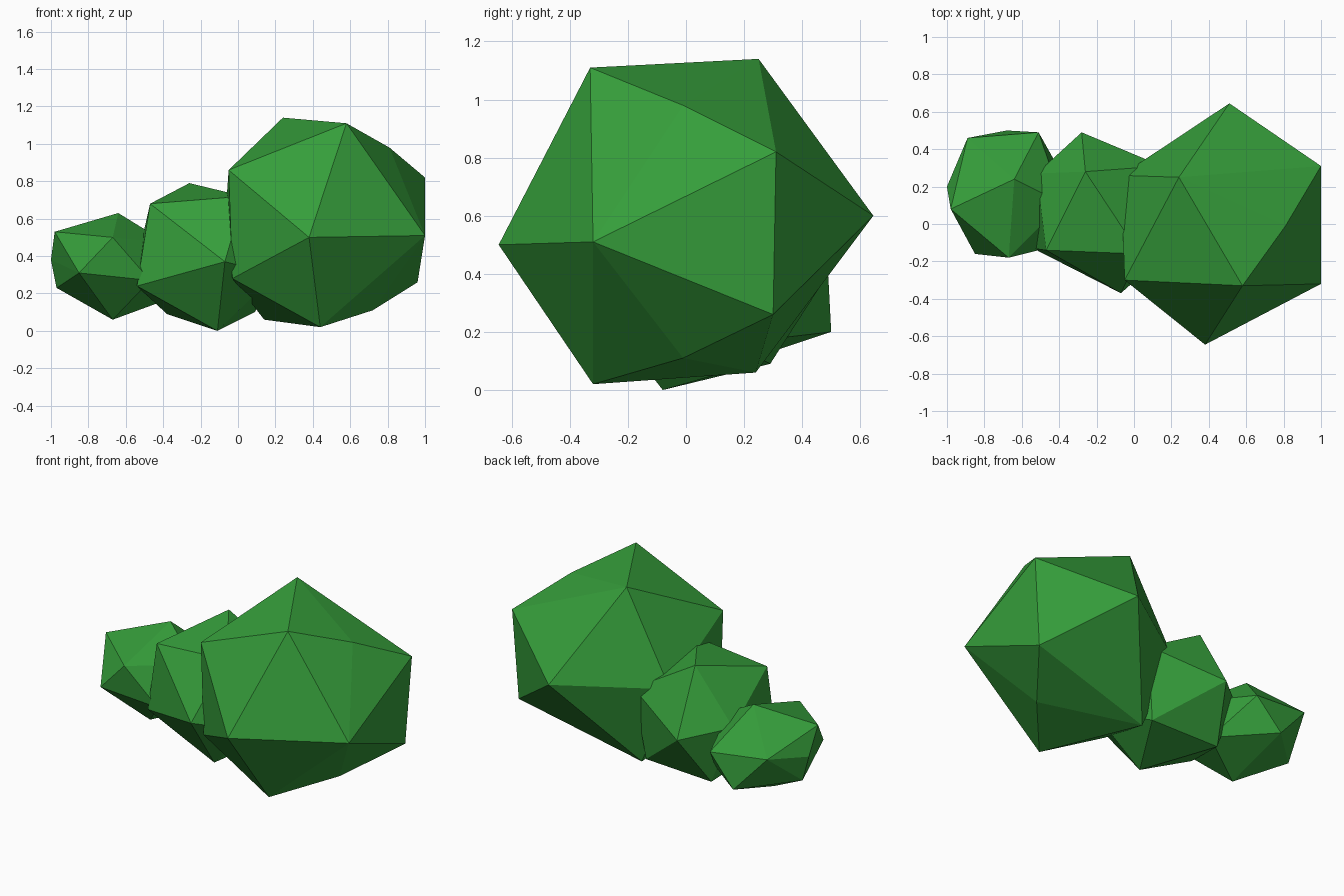
import bpy
import bmesh

leaf = bpy.data.materials.new("leaf_green")
leaf.diffuse_color = (0.036, 0.34, 0.043, 1.0)


def leaf_clump(name, corners):
    """Faceted clump: an uneven icosahedron closed by a convex hull."""
    bm = bmesh.new()
    for co in corners:
        bm.verts.new(co)
    hull = bmesh.ops.convex_hull(bm, input=bm.verts[:])
    spare = {v for v in hull["geom_interior"] if isinstance(v, bmesh.types.BMVert)}
    bmesh.ops.delete(bm, geom=list(spare), context='VERTS')
    bmesh.ops.recalc_face_normals(bm, faces=bm.faces[:])
    mesh = bpy.data.meshes.new(name)
    bm.to_mesh(mesh)
    bm.free()
    mesh.materials.append(leaf)
    obj = bpy.data.objects.new(name, mesh)
    bpy.context.collection.objects.link(obj)
    return obj


# Large clump: front pole, front ring, back ring, back pole, two edge bulges
leaf_clump("large_leaf_clump", [
    (0.38, -0.645, 0.50),
    (0.58, -0.33, 1.11), (-0.05, -0.30, 0.86), (-0.03, -0.30, 0.28),
    (0.44, -0.32, 0.02), (1.00, -0.32, 0.51),
    (0.24, 0.25, 1.14), (-0.07, 0.26, 0.58), (0.14, 0.24, 0.06),
    (0.96, 0.30, 0.26), (1.00, 0.31, 0.82),
    (0.51, 0.645, 0.60),
    (0.81, -0.01, 0.98), (0.72, -0.01, 0.11)])

# Middle clump: front pole, front ring, back ring, back pole
leaf_clump("middle_leaf_clump", [
    (-0.07, -0.37, 0.37),
    (-0.47, -0.14, 0.68), (0.03, -0.16, 0.72), (0.20, -0.13, 0.30),
    (-0.11, -0.08, 0.00), (-0.54, -0.13, 0.24),
    (-0.26, 0.28, 0.79), (-0.52, 0.27, 0.46), (-0.38, 0.29, 0.09),
    (0.09, 0.27, 0.10), (0.15, 0.31, 0.55),
    (-0.28, 0.49, 0.40)])

# Small clump: top, upper ring, lower ring, bottom, one edge bulge
leaf_clump("small_leaf_clump", [
    (-0.64, 0.24, 0.63),
    (-0.98, 0.08, 0.53), (-0.67, -0.18, 0.50), (-0.38, 0.11, 0.47),
    (-0.51, 0.49, 0.39), (-0.89, 0.46, 0.43),
    (-0.85, -0.16, 0.31), (-0.47, -0.13, 0.27), (-0.37, 0.24, 0.17),
    (-0.68, 0.50, 0.20), (-0.97, 0.22, 0.23),
    (-0.67, 0.08, 0.06),
    (-1.00, 0.20, 0.38)])
